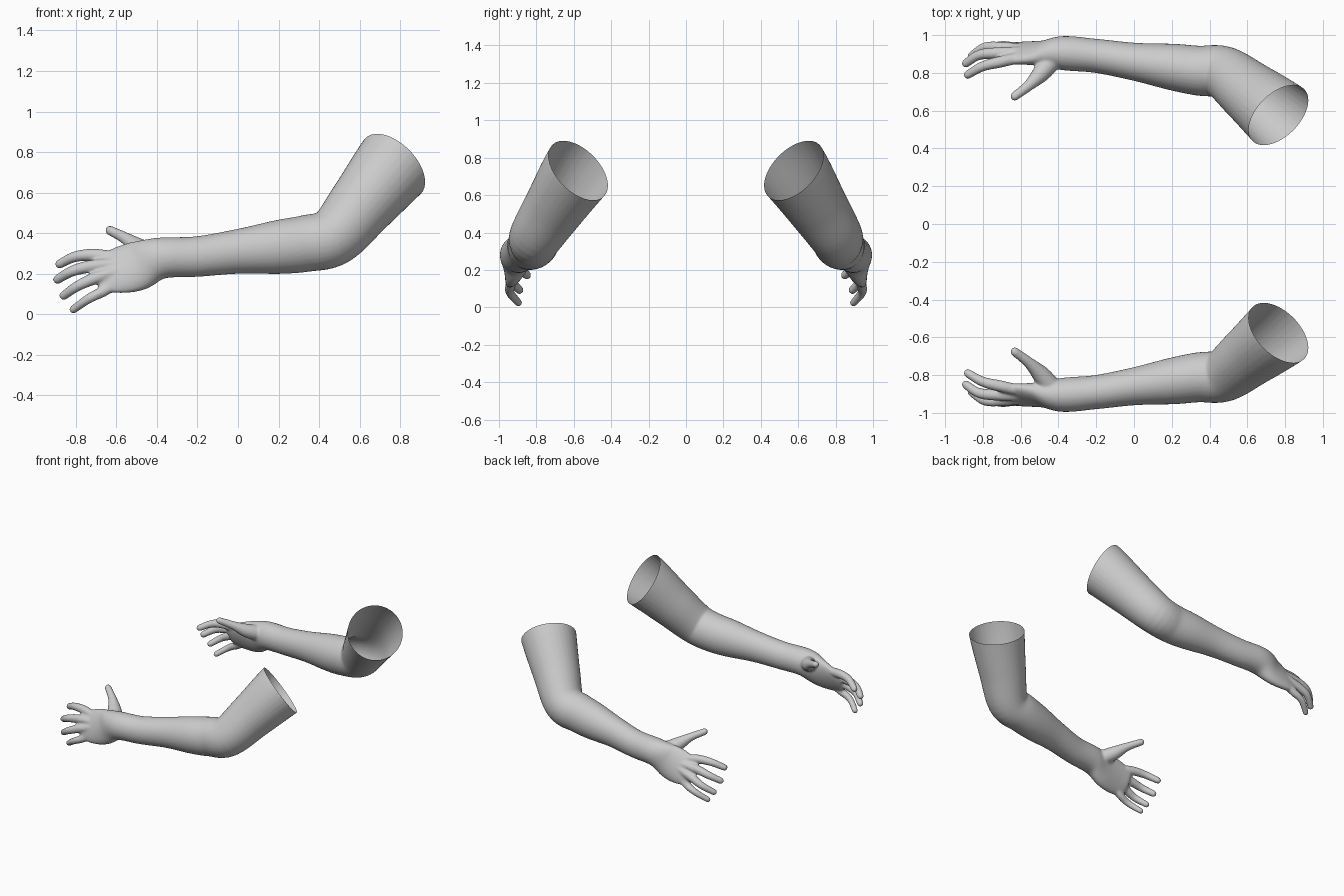
import bpy, bmesh, math
from mathutils import Vector

if "Cube" in bpy.data.objects:
    bpy.data.objects.remove(bpy.data.objects["Cube"])

skin = bpy.data.materials.new("light grey")
skin.use_nodes = True
skin.diffuse_color = (0.6, 0.6, 0.6, 1)
skin.node_tree.nodes["Principled BSDF"].inputs["Base Color"].default_value = (0.6, 0.6, 0.6, 1)

UP = Vector((0, 0, 1))
SIDES = 32


def spline(points, steps=6):
    """Smooth curve through tuples of position, half widths and roll."""
    out = []
    for i in range(len(points) - 1):
        p0, p1 = points[max(i - 1, 0)], points[i]
        p2, p3 = points[i + 1], points[min(i + 2, len(points) - 1)]
        for s in range(steps):
            t = s / steps
            out.append([b + 0.5 * t * (c - a + t * (2 * a - 5 * b + 4 * c - d
                        + t * (3 * (b - c) + d - a)))
                        for a, b, c, d in zip(p0, p1, p2, p3)])
    return out + [list(points[-1])]


def tube(bm, points):
    """Loft elliptical rings along a curve and round off both ends."""
    path = spline(points)
    pos = [Vector(p[:3]) for p in path]
    last = len(path) - 1
    rings = []

    def ring(i, shift=0.0, scale=1.0):
        n = (pos[min(i + 1, last)] - pos[max(i - 1, 0)]).normalized()
        u = n.cross(UP).normalized()
        v = u.cross(n)
        a, b, roll = path[i][3:]
        c, s = math.cos(roll), math.sin(roll)
        u, v = u * c + v * s, v * c - u * s
        centre = pos[i] + n * shift * min(a, b)
        rings.append([bm.verts.new(centre + scale * (u * a * math.cos(k) + v * b * math.sin(k)))
                      for k in (math.tau * j / SIDES for j in range(SIDES))])

    bends = [math.radians(d) for d in (80, 60, 40, 20)]
    for e in bends:
        ring(0, -math.sin(e), math.cos(e))
    for i in range(last + 1):
        ring(i)
    for e in reversed(bends):
        ring(last, math.sin(e), math.cos(e))
    for r, q in zip(rings, rings[1:]):
        for j in range(SIDES):
            k = (j + 1) % SIDES
            bm.faces.new((r[j], r[k], q[k], q[j]))
    bm.faces.new(rings[0][::-1])
    bm.faces.new(rings[-1])


bm = bmesh.new()

# Palm, wrist, forearm, elbow and upper arm
tube(bm, [
    (-0.67, -0.90, 0.208, 0.034, 0.100, 0.44),
    (-0.60, -0.905, 0.215, 0.044, 0.120, 0.38),
    (-0.50, -0.905, 0.237, 0.060, 0.125, 0.25),
    (-0.38, -0.905, 0.277, 0.090, 0.102, 0),
    (-0.20, -0.89, 0.285, 0.090, 0.100, 0),
    (0.00, -0.86, 0.31, 0.100, 0.110, 0),
    (0.20, -0.832, 0.332, 0.123, 0.133, 0),
    (0.34, -0.812, 0.35, 0.132, 0.140, 0),
    (0.475, -0.80, 0.385, 0.142, 0.145, 0),
    (0.61, -0.70, 0.54, 0.165, 0.165, 0),
    (0.765, -0.575, 0.73, 0.194, 0.194, 0),
    (0.88, -0.47, 0.86, 0.205, 0.205, 0)])

# Fingers: knuckle, middle joint, tip, with a hidden root inside the palm
fingers = [
    ((-0.70, -0.86, 0.292), (-0.80, -0.835, 0.285), (-0.88, -0.79, 0.248), 0.027),
    ((-0.72, -0.905, 0.238), (-0.82, -0.895, 0.212), (-0.89, -0.85, 0.172), 0.027),
    ((-0.70, -0.935, 0.18), (-0.79, -0.935, 0.14), (-0.86, -0.89, 0.092), 0.026),
    ((-0.65, -0.938, 0.122), (-0.735, -0.94, 0.078), (-0.812, -0.895, 0.024), 0.024)]
wrist = Vector((-0.45, -0.915, 0.26))
for knuckle, middle, tip, r in fingers:
    root = wrist.lerp(Vector(knuckle), 0.45)
    tube(bm, [(*root, r, r, 0), (*knuckle, r * 1.15, r * 1.15, 0),
              (*middle, r, r, 0), (*tip, r * 0.86, r * 0.86, 0)])

# Thumb
tube(bm, [
    (-0.43, -0.875, 0.295, 0.055, 0.055, 0),
    (-0.49, -0.80, 0.328, 0.048, 0.048, 0),
    (-0.555, -0.735, 0.375, 0.030, 0.030, 0),
    (-0.632, -0.676, 0.414, 0.024, 0.024, 0)])

mesh = bpy.data.meshes.new("front_arm")
bm.to_mesh(mesh)
bm.free()
front_arm = bpy.data.objects.new("front_arm", mesh)
bpy.context.collection.objects.link(front_arm)

# Fuse the parts into one soft skin
fuse = front_arm.modifiers.new("fuse", 'REMESH')
fuse.mode = 'VOXEL'
fuse.voxel_size = 0.008
soft = front_arm.modifiers.new("soften", 'SMOOTH')
soft.factor = 0.5
soft.iterations = 8
bpy.context.view_layer.update()
fused = bpy.data.meshes.new_from_object(
    front_arm.evaluated_get(bpy.context.evaluated_depsgraph_get()))
front_arm.modifiers.clear()

# Open the upper arm with a slanted cut
bm = bmesh.new()
bm.from_mesh(fused)
bmesh.ops.bisect_plane(bm, geom=bm.verts[:] + bm.edges[:] + bm.faces[:],
                       plane_co=(0.765, -0.575, 0.73), plane_no=(1, 1, 1), clear_outer=True)
for f in bm.faces:
    f.smooth = True
bm.to_mesh(mesh)
mesh.materials.clear()
mesh.materials.append(skin)

# Mirrored arm
for v in bm.verts:
    v.co.y = -v.co.y
bmesh.ops.reverse_faces(bm, faces=bm.faces[:])
back_mesh = bpy.data.meshes.new("back_arm")
bm.to_mesh(back_mesh)
bm.free()
back_mesh.materials.append(skin)
bpy.context.collection.objects.link(bpy.data.objects.new("back_arm", back_mesh))
